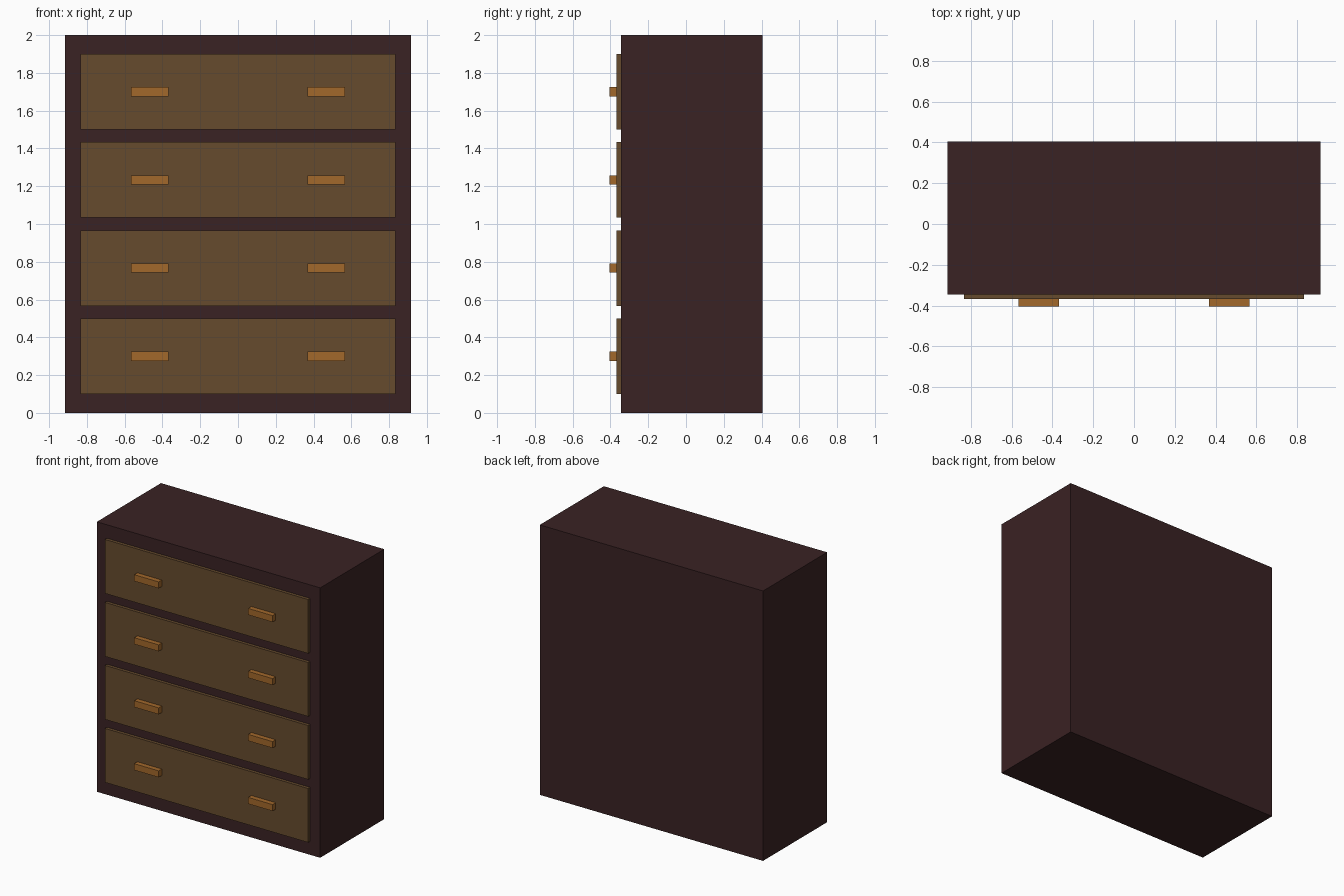
import bpy

cube = bpy.data.objects.get("Cube")
if cube:
    bpy.data.objects.remove(cube, do_unlink=True)


def make_material(name, rgb):
    mat = bpy.data.materials.new(name)
    mat.use_nodes = True
    color = (*rgb, 1.0)
    mat.diffuse_color = color
    mat.node_tree.nodes["Principled BSDF"].inputs["Base Color"].default_value = color
    return mat


def box(name, low, high, mat):
    """Axis-aligned box between two corners."""
    bpy.ops.mesh.primitive_cube_add(size=1)
    obj = bpy.context.object
    obj.name = name
    obj.location = [(a + b) / 2 for a, b in zip(low, high)]
    obj.scale = [b - a for a, b in zip(low, high)]
    bpy.ops.object.transform_apply(location=False, rotation=False, scale=True)
    obj.data.materials.append(mat)
    return obj


dark_wood = make_material("dark wood", (0.042, 0.016, 0.017))
brown_wood = make_material("brown wood", (0.132, 0.070, 0.027))
orange_wood = make_material("orange wood", (0.360, 0.138, 0.024))

BODY_FRONT, DRAWER_FRONT, HANDLE_FRONT = -0.345, -0.368, -0.405

# Cabinet body
box("cabinet_body", (-0.915, BODY_FRONT, 0), (0.915, 0.405, 2), dark_wood)

# Four drawers, each with a pair of bar handles
for row in range(4):
    z = 0.3 + row * 1.4 / 3
    box(f"drawer_front_{row + 1}", (-0.833, DRAWER_FRONT, z - 0.2),
        (0.833, BODY_FRONT, z + 0.2), brown_wood)
    for side, x in (("left", 0.467), ("right", -0.467)):
        box(f"handle_{side}_{row + 1}", (x - 0.1, HANDLE_FRONT, z - 0.024),
            (x + 0.1, DRAWER_FRONT, z + 0.024), orange_wood)
